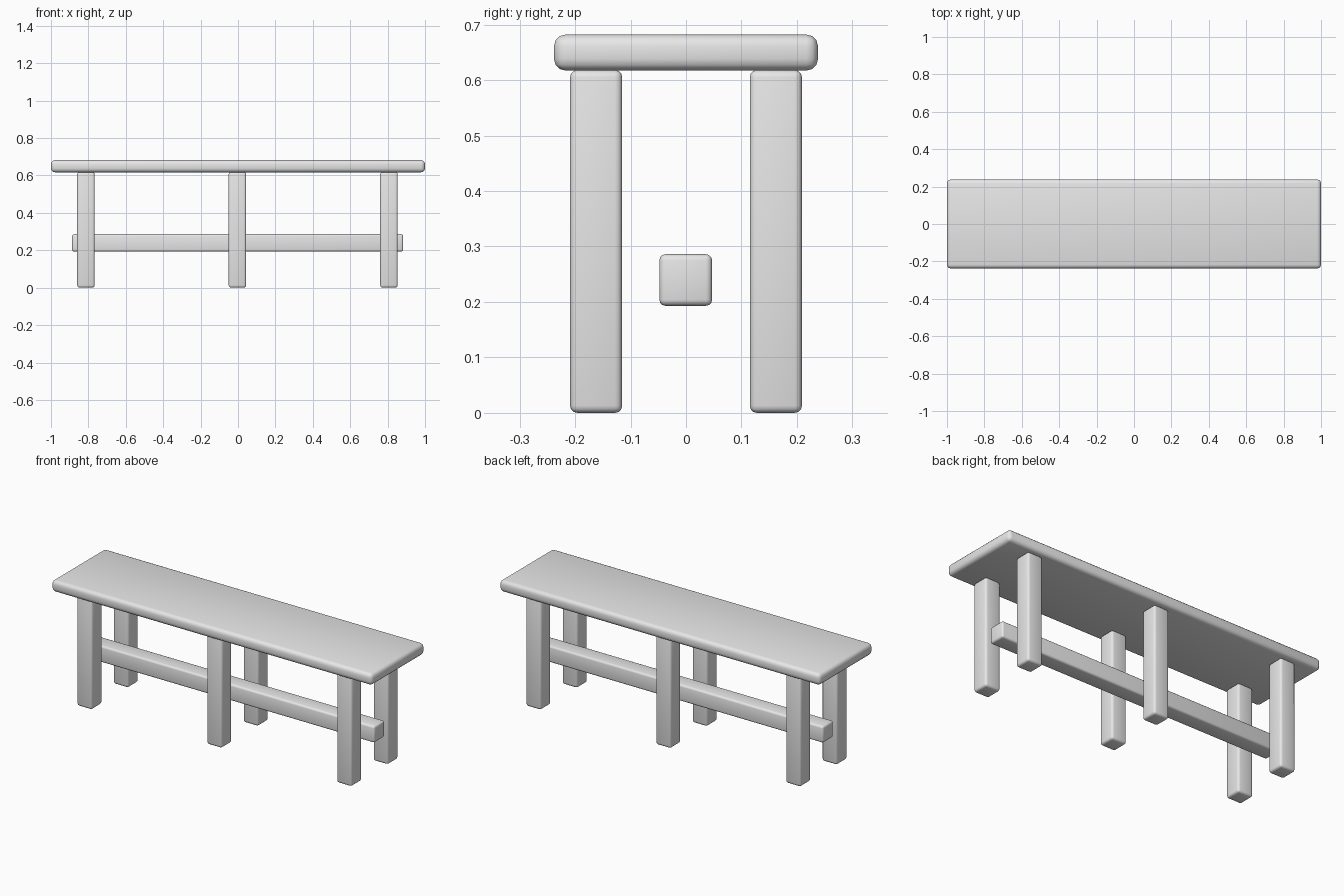
import bpy
import bmesh
from mathutils import Vector

cube = bpy.data.objects.get("Cube")
if cube:
    bpy.data.objects.remove(cube, do_unlink=True)

# Single grey material
GREY = (0.8, 0.8, 0.8, 1.0)
grey = bpy.data.materials.new("plain_grey")
grey.use_nodes = True
grey.diffuse_color = GREY
grey.node_tree.nodes["Principled BSDF"].inputs["Base Color"].default_value = GREY


def rounded_box(name, low, high, radius, segments=3):
    """Box between two corners with softly rounded edges."""
    low, high = Vector(low), Vector(high)
    size, centre = high - low, (low + high) / 2
    bm = bmesh.new()
    bmesh.ops.create_cube(bm, size=1)
    bmesh.ops.scale(bm, vec=size, verts=bm.verts)
    bmesh.ops.bevel(bm, geom=bm.edges[:], offset=radius, segments=segments,
                    profile=0.5, affect='EDGES')
    for face in bm.faces:
        face.smooth = True
    mesh = bpy.data.meshes.new(name)
    bm.to_mesh(mesh)
    bm.free()
    mesh.materials.append(grey)
    obj = bpy.data.objects.new(name, mesh)
    obj.location = centre
    bpy.context.collection.objects.link(obj)
    return obj


# Seat plank
rounded_box("seat", (-1, -0.238, 0.617), (1, 0.238, 0.682), 0.021)

# Three pairs of square legs
HALF = 0.047
for place, x in (("right", -0.813), ("middle", -0.003), ("left", 0.807)):
    for side, y in (("front", -0.162), ("back", 0.162)):
        rounded_box(f"{side}_{place}_leg", (x - HALF, y - HALF, 0),
                    (x + HALF, y + HALF, 0.618), 0.013)

# Long stretcher beam running between the legs
rounded_box("stretcher", (-0.887, -0.048, 0.193), (0.883, 0.047, 0.286), 0.011)
